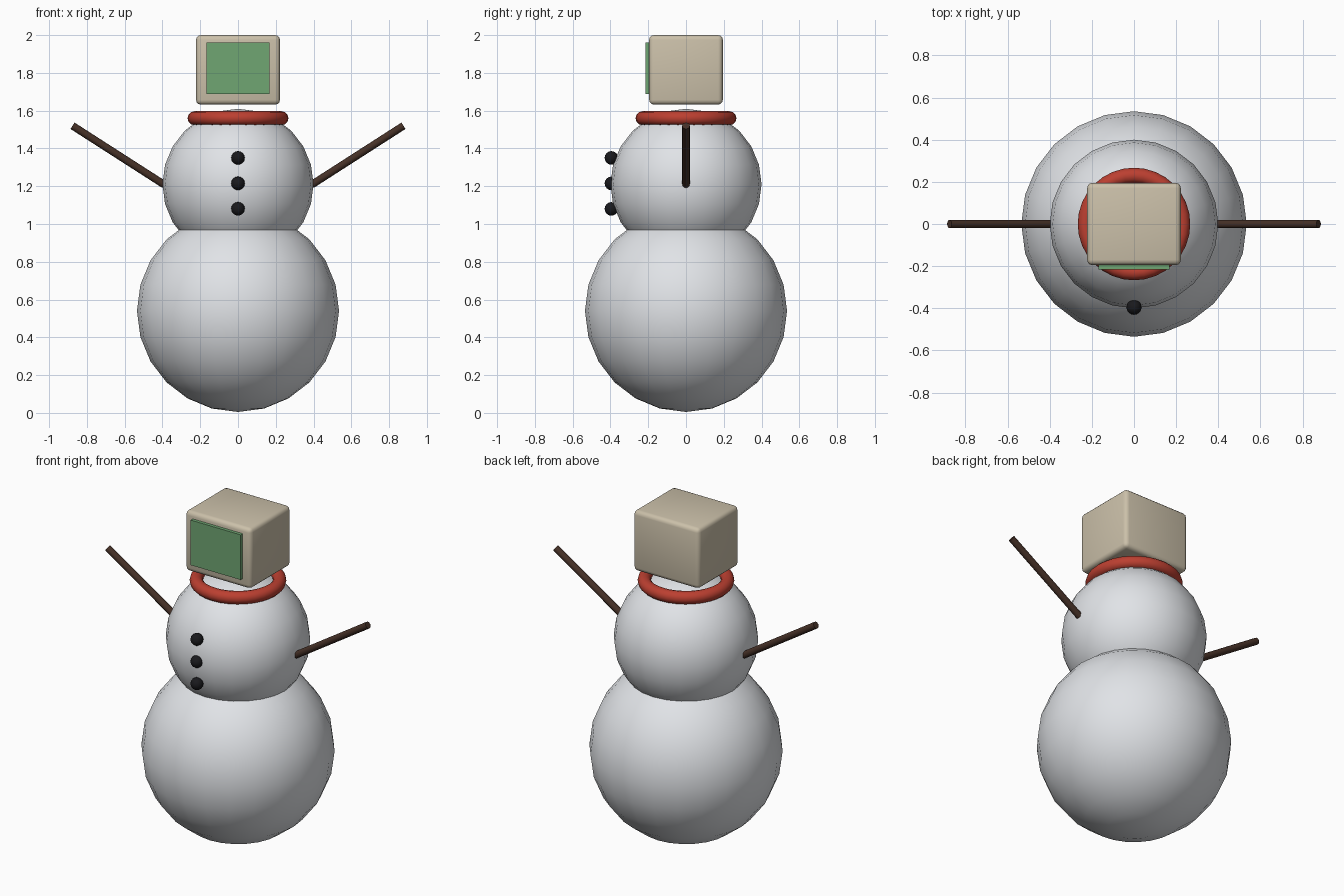
import bpy
from math import radians
from mathutils import Vector

if "Cube" in bpy.data.objects:
    bpy.data.objects.remove(bpy.data.objects["Cube"])


def material(name, rgb, roughness=0.7):
    mat = bpy.data.materials.new(name)
    mat.use_nodes = True
    color = (*rgb, 1.0)
    mat.diffuse_color = color
    shader = mat.node_tree.nodes["Principled BSDF"]
    shader.inputs["Base Color"].default_value = color
    shader.inputs["Roughness"].default_value = roughness
    return mat


snow = material("snow_white", (0.75, 0.77, 0.80))
beige = material("casing_beige", (0.60, 0.53, 0.40))
green = material("screen_green", (0.16, 0.38, 0.17))
red = material("scarf_red", (0.50, 0.05, 0.03))
brown = material("twig_brown", (0.06, 0.03, 0.02))
black = material("coal_black", (0.01, 0.01, 0.012))


def finish(name, mat, smooth=True):
    obj = bpy.context.object
    obj.name = obj.data.name = name
    obj.data.materials.append(mat)
    if smooth:
        bpy.ops.object.shade_smooth_by_angle(angle=radians(40))
    return obj


def ball(name, radius, location, mat, segments=24, rings=12):
    bpy.ops.mesh.primitive_uv_sphere_add(
        segments=segments, ring_count=rings, radius=radius, location=location)
    return finish(name, mat)


def box(name, size, location, mat, bevel=0.0):
    bpy.ops.mesh.primitive_cube_add(size=1, location=location)
    obj = bpy.context.object
    obj.scale = size
    bpy.ops.object.transform_apply(location=False, rotation=False, scale=True)
    if bevel:
        mod = obj.modifiers.new("rounded_edges", "BEVEL")
        mod.width = bevel
        mod.segments = 3
        bpy.ops.object.modifier_apply(modifier=mod.name)
    return finish(name, mat, smooth=bool(bevel))


def rod(name, start, end, radius, mat):
    start, end = Vector(start), Vector(end)
    axis = end - start
    bpy.ops.mesh.primitive_cylinder_add(
        vertices=12, radius=radius, depth=axis.length,
        location=(start + end) / 2,
        rotation=axis.to_track_quat("Z", "Y").to_euler())
    return finish(name, mat)


# Snowballs
ball("lower_body", 0.535, (0, 0, 0.54), snow)
ball("upper_body", 0.40, (0, 0, 1.21), snow)

# Coal buttons down the chest
for label, z in (("top", 1.35), ("middle", 1.215), ("bottom", 1.08)):
    ball(label + "_button", 0.036, (0, -0.395, z), black, 16, 8)

# Scarf ring
bpy.ops.mesh.primitive_torus_add(
    major_radius=0.23, minor_radius=0.037, major_segments=32,
    minor_segments=12, location=(0, 0, 1.56))
finish("scarf", red)

# Twig arms
for label, side in (("left", 1), ("right", -1)):
    rod(label + "_arm", (side * 0.39, 0, 1.208), (side * 0.876, 0, 1.52),
        0.02, brown)

# Monitor head with a screen plate
box("monitor_head", (0.444, 0.39, 0.368), (0, 0, 1.816), beige, 0.025)
box("screen", (0.336, 0.022, 0.274), (0, -0.204, 1.825), green)
